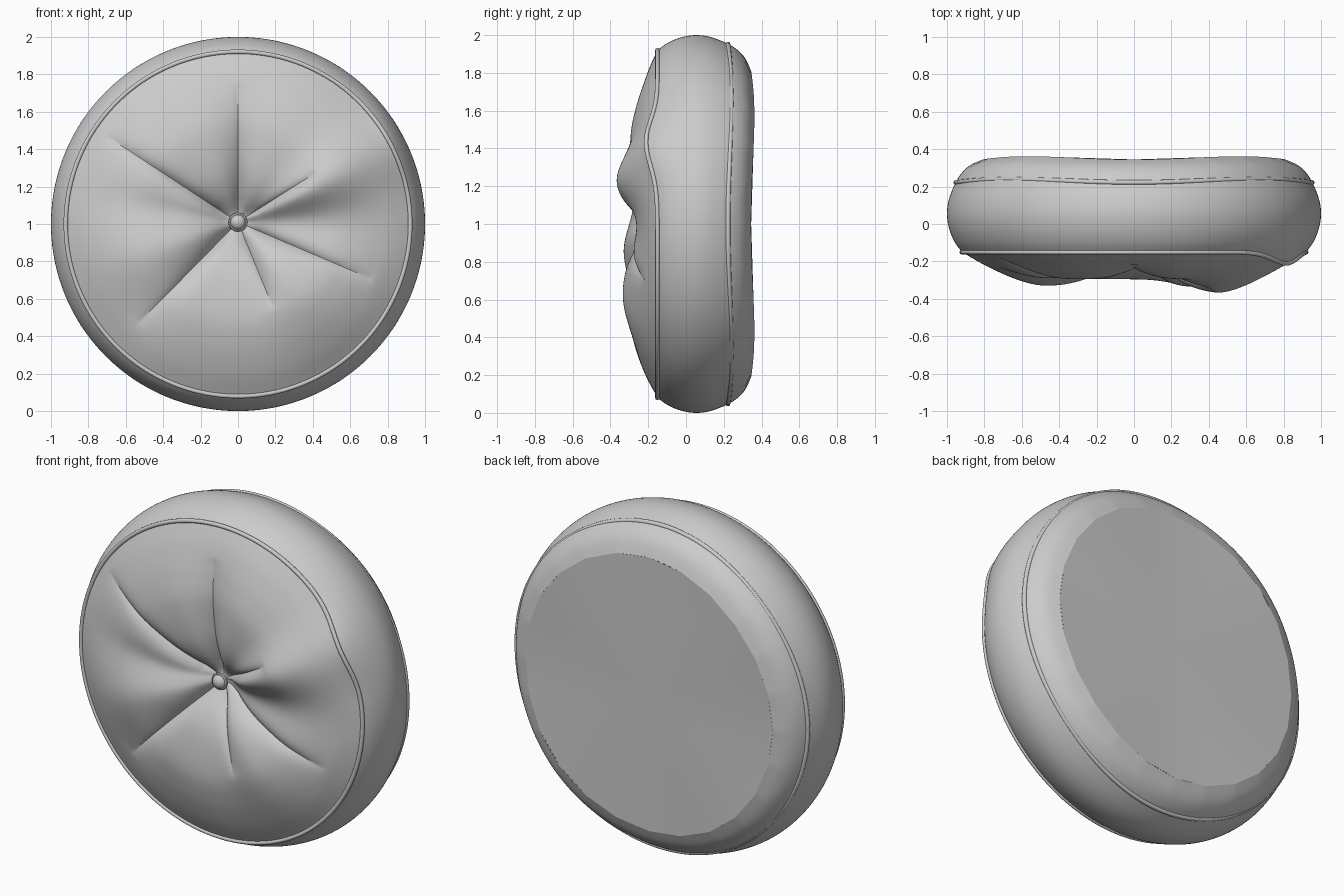
import bpy, bmesh, math

cube = bpy.data.objects.get("Cube")
if cube:
    bpy.data.objects.remove(cube, do_unlink=True)

# One plain grey fabric
fabric = bpy.data.materials.new("grey_fabric")
fabric.use_nodes = True
GREY = (0.6, 0.6, 0.6, 1.0)
fabric.diffuse_color = GREY
bsdf = next(n for n in fabric.node_tree.nodes if n.type == 'BSDF_PRINCIPLED')
bsdf.inputs["Base Color"].default_value = GREY
bsdf.inputs["Roughness"].default_value = 0.8

RIM = 0.92          # radius of the front seam
SIDES = 24          # straight edges around the back panel
BUTTON_Z = 1.01


def clamp(v):
    return max(0.0, min(1.0, v))


def spline(pts, steps):
    """Smooth (radius, y) path through the given points."""
    p = [pts[0]] + pts + [pts[-1]]
    out = []
    for k in range(1, len(p) - 2):
        for s in range(steps):
            t = s / steps
            out.append(tuple(
                0.5 * (2 * b + (c - a) * t + (2 * a - 5 * b + 4 * c - d) * t * t
                       + (3 * b - a - 3 * c + d) * t ** 3)
                for a, b, c, d in zip(p[k - 1], p[k], p[k + 1], p[k + 2])))
    return out + [pts[-1]]


def bump(theta, degrees, width):
    """Soft angular bump around one direction."""
    d = (math.degrees(theta) - degrees + 180) % 360 - 180
    return math.exp(-(d / width) ** 2)


def revolve(name, path, segments, shape=None, closed=False, centre=1.0, angle=40):
    """Revolve a (radius, y) path about the y axis; shape bends it by direction."""
    bm = bmesh.new()
    rows = []
    for r, y in path:
        row = []
        for j in range(segments):
            th = 2 * math.pi * j / segments
            rr, yy, zc = shape(r, y, th) if shape else (r, y, centre)
            row.append(bm.verts.new((rr * math.cos(th), yy, zc + rr * math.sin(th))))
        rows.append(row)
    n = len(rows)
    for i in range(n if closed else n - 1):
        a, b = rows[i], rows[(i + 1) % n]
        for j in range(segments):
            k = (j + 1) % segments
            bm.faces.new((a[j], b[j], b[k], a[k]))
    bmesh.ops.remove_doubles(bm, verts=bm.verts, dist=0.00005)
    mesh = bpy.data.meshes.new(name)
    bm.to_mesh(mesh)
    bm.free()
    mesh.materials.append(fabric)
    obj = bpy.data.objects.new(name, mesh)
    bpy.context.collection.objects.link(obj)
    bpy.ops.object.select_all(action='DESELECT')
    obj.select_set(True)
    bpy.context.view_layer.objects.active = obj
    bpy.ops.object.shade_smooth_by_angle(angle=math.radians(angle))
    return obj


# Front panel: puffed cloth with soft bulges and pinched folds
# Bulges: direction in degrees, height, angular width
BULGES = [(26, 0.075, 15), (310, 0.04, 20), (198, 0.035, 16),
          (0, -0.035, 17), (90, -0.035, 15), (170, -0.015, 10), (225, -0.015, 10)]
# Folds: direction in degrees, length, depth
FOLDS = [(90, 0.75, 0.05), (146.25, 0.86, 0.06), (225, 0.76, 0.06),
         (292.5, 0.49, 0.06), (337.5, 0.78, 0.06), (33, 0.50, 0.08)]


def seam_bump(th):
    return 0.06 * bump(th, 28, 12)


def front_shape(r, y, th):
    puff = max(0.0, math.sin(math.pi * clamp(r / RIM))) ** 1.2
    for deg, height, width in BULGES:
        y -= puff * height * bump(th, deg, width)
    for deg, length, depth in FOLDS:
        d = th - math.radians(deg)
        along, across = r * math.cos(d), abs(r * math.sin(d))
        if 0 < along < length:
            fade = (1 - along / length) ** 0.6 * clamp(along / 0.12)
            y += depth * fade * math.exp(-across / 0.035)
    y -= seam_bump(th) * (r / RIM) ** 6
    return r, y, 1 + (BUTTON_Z - 1) * (1 - r / RIM)


front_path = spline([(0, -0.15), (0.05, -0.165), (0.15, -0.225), (0.3, -0.275),
                     (0.5, -0.295), (0.65, -0.27), (0.8, -0.215), (RIM, -0.15)], 9)
revolve("front_panel", front_path, 480, front_shape)


# Side band: rounded wall, gathered to a straight-sided edge at the back
def back_wave(y, th):
    return 0.017 * math.sin(2 * th) ** 2 * clamp((y - 0.05) / 0.17)


def side_shape(r, y, th):
    step = 2 * math.pi / SIDES
    flat = math.cos(step / 2) / math.cos(th % step - step / 2)
    gather = clamp((y - 0.29) / 0.055)
    y2 = y + back_wave(y, th) - seam_bump(th) * clamp((0.05 - y) / 0.2)
    return r * (1 + (flat - 1) * gather), y2, 1.0


side_path = spline([(RIM, -0.15), (0.957, -0.1), (0.987, -0.03), (1.0, 0.05),
                    (0.99, 0.13), (0.955, 0.22), (0.92, 0.275), (0.875, 0.315),
                    (0.81, 0.345)], 5)
revolve("side_band", side_path, 240, side_shape)

# Back panel: flat, faintly hollow
revolve("back_panel", [(0.81, 0.345), (0, 0.345)], SIDES,
        lambda r, y, th: (r, y + back_wave(y, th) * r / 0.81, 1.0))


# Piping cords along both seams
def cord(name, radius, y, size, shape):
    ring = [2 * math.pi * k / 10 for k in range(10)]
    path = [(radius + size * math.sin(a), y - size * math.cos(a)) for a in ring]
    revolve(name, path, 180, shape, closed=True)


cord("front_piping", RIM + 0.001, -0.151, 0.012,
     lambda r, y, th: (r, y - seam_bump(th), 1.0))
cord("back_piping", 0.952, 0.222, 0.013,
     lambda r, y, th: (r - 0.5 * back_wave(0.3, th), y + back_wave(0.3, th), 1.0))

# Centre button with a small collar
dome = [(0.04 * math.sin(a), -0.175 - 0.03 * math.cos(a))
        for a in (math.pi * k / 12 for k in range(13))]
revolve("centre_button", dome, 32, centre=BUTTON_Z)
collar = [(0.042 + 0.009 * math.sin(a), -0.17 - 0.009 * math.cos(a))
          for a in (math.pi * k / 4 for k in range(8))]
revolve("button_collar", collar, 32, closed=True, centre=BUTTON_Z)
